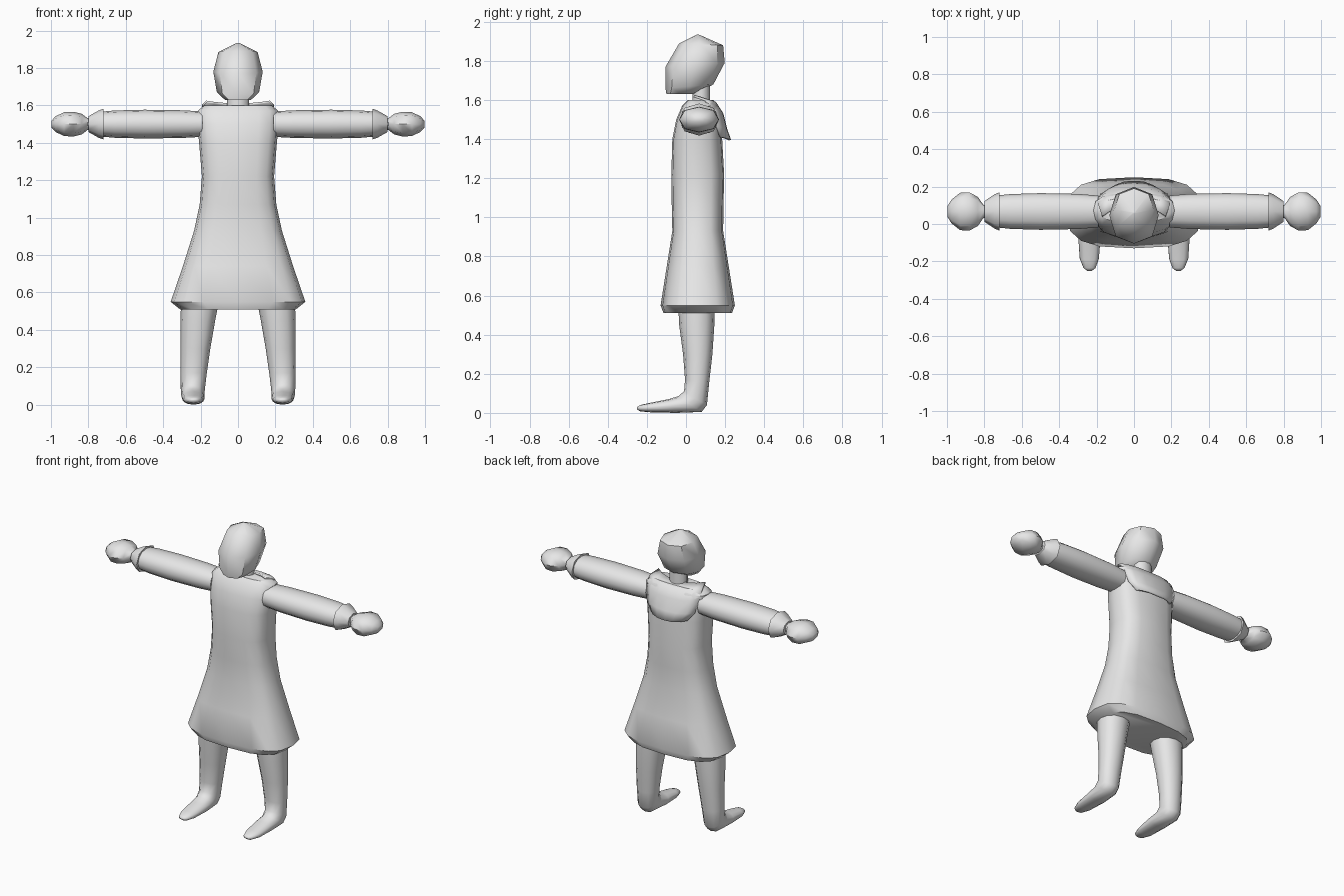
import bpy, bmesh, math
from mathutils import Vector

grey = bpy.data.materials.new("plain grey")
grey.diffuse_color = (0.8, 0.8, 0.8, 1)


def finish(bm, name, angle):
    bmesh.ops.recalc_face_normals(bm, faces=bm.faces)
    me = bpy.data.meshes.new(name)
    bm.to_mesh(me)
    bm.free()
    me.materials.append(grey)
    ob = bpy.data.objects.new(name, me)
    bpy.context.collection.objects.link(ob)
    bpy.ops.object.select_all(action='DESELECT')
    ob.select_set(True)
    bpy.context.view_layer.objects.active = ob
    bpy.ops.object.shade_smooth_by_angle(angle=math.radians(angle))
    return ob


def loft(name, rings, n=12, power=2.0, angle=50):
    """Rings are (point, opposite point, half-width vector)."""
    bm = bmesh.new()
    loops = []
    for a, b, side in rings:
        a, b, side = Vector(a), Vector(b), Vector(side)
        loop = []
        for i in range(n):
            t = 2 * math.pi * i / n
            c, s = (math.copysign(abs(f) ** (2 / power), f) for f in (math.cos(t), math.sin(t)))
            loop.append(bm.verts.new((a + b) / 2 + side * c + (a - b) / 2 * s))
        loops.append(loop)
    for lo, hi in zip(loops, loops[1:]):
        for i in range(n):
            j = (i + 1) % n
            bm.faces.new((lo[i], lo[j], hi[j], hi[i]))
    bm.faces.new(loops[0])
    bm.faces.new(loops[-1])
    return finish(bm, name, angle)


def upright(name, rows, **kw):
    # rows: front y, front z, back y, back z, half width
    return loft(name, [((0, fy, fz), (0, by, bz), (w, 0, 0)) for fy, fz, by, bz, w in rows], **kw)


# Dress with flared skirt
dress = [(0.51, 0.31, -0.115, 0.235), (0.55, 0.36, -0.13, 0.25), (0.74, 0.295, -0.10, 0.22),
         (0.93, 0.235, -0.07, 0.19), (1.07, 0.205, -0.073, 0.192), (1.22, 0.193, -0.075, 0.195),
         (1.40, 0.208, -0.07, 0.185), (1.50, 0.217, -0.05, 0.18), (1.57, 0.217, -0.02, 0.165),
         (1.60, 0.18, 0.01, 0.14)]
upright("dress", [(f, z, b, z, w) for z, w, f, b in dress], n=16, power=2.9, angle=40)

# Neck and head
upright("neck", [(0.03, 1.56, 0.125, 1.56, 0.06), (0.03, 1.72, 0.125, 1.72, 0.06)], n=10)
upright("head", [(-0.10, 1.63, 0.05, 1.63, 0.07), (-0.105, 1.66, 0.14, 1.68, 0.113),
                 (-0.105, 1.77, 0.198, 1.79, 0.132), (-0.035, 1.89, 0.19, 1.88, 0.105),
                 (0.055, 1.935, 0.065, 1.935, 0.006)], n=8, power=2.3, angle=50)

# Collar flap on the back
bm = bmesh.new()
grid = []
for y, z, w in [(0.09, 1.605, 0.17), (0.15, 1.585, 0.19), (0.185, 1.53, 0.19),
                (0.205, 1.45, 0.175), (0.225, 1.395, 0.13)]:
    grid.append([bm.verts.new((w * u, y - 0.05 * abs(u) ** 3, z + 0.015 * u * u))
                 for u in (-1, -0.75, -0.4, 0, 0.4, 0.75, 1)])
for lo, hi in zip(grid, grid[1:]):
    for i in range(6):
        bm.faces.new((lo[i], lo[i + 1], hi[i + 1], hi[i]))
collar = finish(bm, "collar_flap", 50)
mod = collar.modifiers.new("thickness", 'SOLIDIFY')
mod.thickness = 0.012
mod.offset = 0

# Rows along an arm: x, half height, half depth
sleeve = [(0.19, 0.068, 0.085), (0.30, 0.074, 0.094), (0.50, 0.077, 0.098),
          (0.66, 0.073, 0.093), (0.735, 0.066, 0.085)]
cuff = [(0.72, 0.082, 0.102), (0.745, 0.073, 0.092), (0.80, 0.042, 0.055)]
hand = [(0.76, 0.032, 0.04), (0.805, 0.032, 0.035), (0.835, 0.055, 0.078), (0.88, 0.066, 0.102),
        (0.93, 0.064, 0.10), (0.975, 0.042, 0.064), (0.998, 0.018, 0.028)]
# Rows down a leg: front/top y, z, back/bottom y, z, inner x, outer x
leg = [(-0.04, 0.56, 0.148, 0.56, 0.10, 0.305), (-0.035, 0.45, 0.145, 0.45, 0.122, 0.307),
       (-0.015, 0.30, 0.135, 0.30, 0.148, 0.307), (-0.005, 0.17, 0.118, 0.15, 0.168, 0.307),
       (-0.01, 0.11, 0.107, 0.04, 0.178, 0.306), (-0.04, 0.085, 0.08, 0.005, 0.18, 0.303),
       (-0.09, 0.07, -0.05, 0.0, 0.178, 0.298), (-0.19, 0.05, -0.18, 0.003, 0.188, 0.29),
       (-0.235, 0.04, -0.235, 0.008, 0.205, 0.27), (-0.25, 0.03, -0.25, 0.018, 0.225, 0.25)]

for s, label in ((1, "left"), (-1, "right")):
    for part, rows, n in (("sleeve", sleeve, 12), ("cuff", cuff, 8), ("hand", hand, 8)):
        loft(f"{label}_{part}", [((s * x, 0.067, 1.50 + h), (s * x, 0.067, 1.50 - h), (0, d, 0))
                                 for x, h, d in rows], n=n, power=2.2)
    loft(f"{label}_leg", [((s * (i + o) / 2, fy, fz), (s * (i + o) / 2, by, bz), ((o - i) / 2, 0, 0))
                          for fy, fz, by, bz, i, o in leg], n=12, power=2.2, angle=60)
